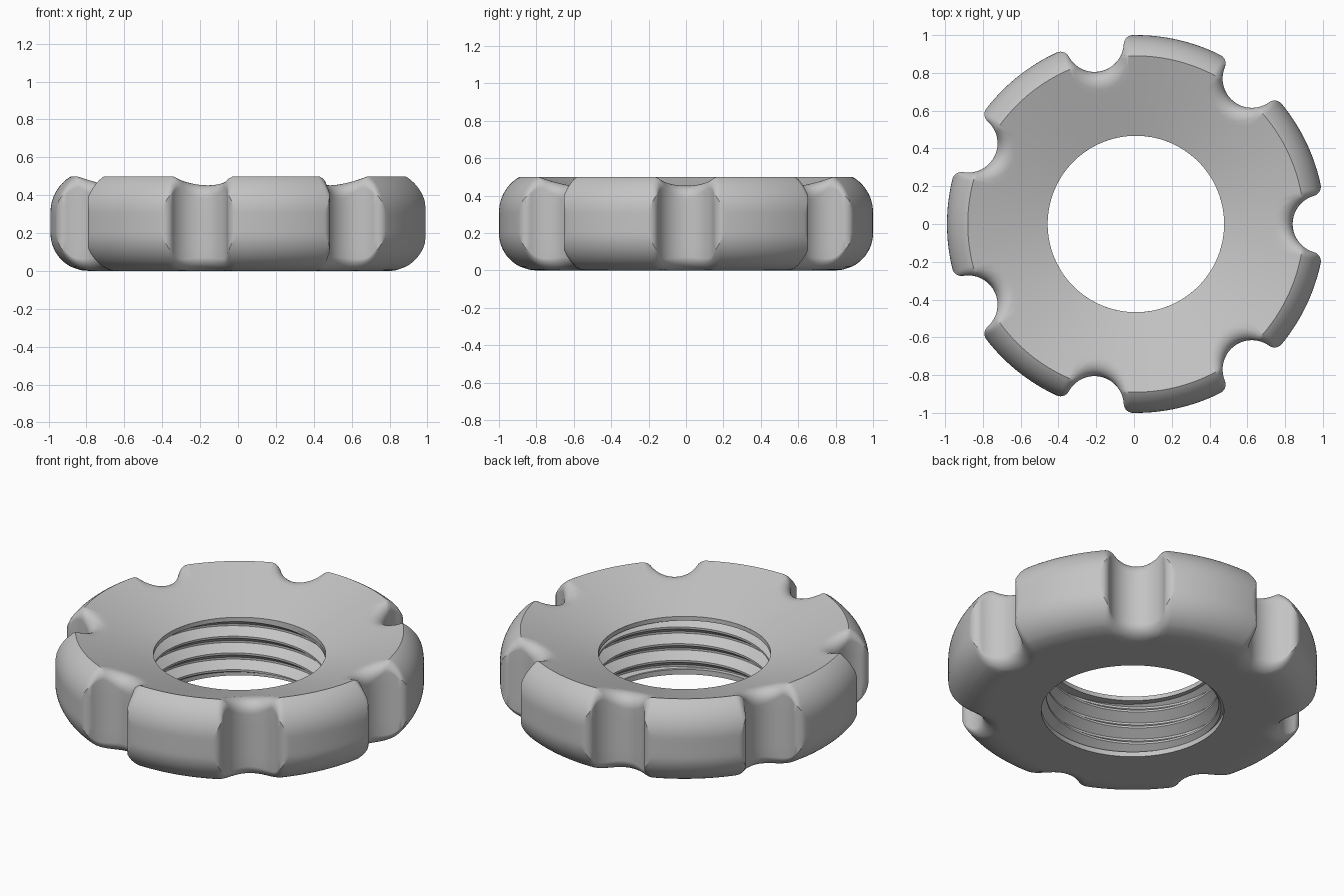
import bpy
import bmesh
from math import pi, sin, cos, sqrt, acos, atan2, hypot, radians

cube = bpy.data.objects.get("Cube")
if cube:
    bpy.data.objects.remove(cube)

NOTCHES = 7
NOTCH_R, NOTCH_C, CORNER = 0.155, 0.985, 0.05   # grip notch radius, centre distance, corner rounding
HOLE_TOP, HOLE_BOTTOM = 0.467, 0.495
RIM = 0.89                                      # radius of the crease around the dished top
SHIFT = 0.01                                    # centres the odd-lobed outline on x

metal = bpy.data.materials.new("grey_metal")
metal.use_nodes = True
metal.diffuse_color = (0.55, 0.55, 0.55, 1)
metal.node_tree.nodes["Principled BSDF"].inputs["Base Color"].default_value = metal.diffuse_color


def dish(r):
    return 0.5 - 0.33 * (RIM - r)


def top_height(r):
    if r <= RIM:
        return dish(r)
    return 0.31 + sqrt(max(0, 0.22 ** 2 - (r - 0.78) ** 2))


def bottom_height(r):
    if r <= 0.8:
        return 0
    return 0.2 - sqrt(max(0, 0.2 ** 2 - (r - 0.8) ** 2))


def roundover(r, phi):
    """Height lost near the notch, widest at its innermost point."""
    dx, dy = r * cos(phi) - NOTCH_C, r * sin(phi)
    dist = hypot(dx, dy)
    f = 0.03 + 0.07 * max(0, -dx / dist) ** 2
    t = max(0, dist - NOTCH_R)
    return f - sqrt(f * f - (f - t) ** 2) if t < f else 0


def half_outline():
    """Half of one notch and lobe as (radius, angle): notch arc, rounded corner, lobe arc."""
    reach = 1 - CORNER
    a = acos((reach ** 2 + NOTCH_C ** 2 - (NOTCH_R + CORNER) ** 2) / (2 * reach * NOTCH_C))
    px, py = reach * cos(a), reach * sin(a)
    touch = atan2(py, px - NOTCH_C)
    pts = []
    for i in range(16):
        w = pi + (touch - pi) * i / 16
        pts.append((NOTCH_C + NOTCH_R * cos(w), NOTCH_R * sin(w)))
    for i in range(10):
        w = touch - pi + (a - touch + pi) * i / 10
        pts.append((px + CORNER * cos(w), py + CORNER * sin(w)))
    for i in range(17):
        w = a + (pi / NOTCHES - a) * i / 16
        pts.append((cos(w), sin(w)))
    return [(hypot(x, y), atan2(y, x)) for x, y in pts]


def column(R, phi):
    """Section through the ring: bottom from hole to edge, up the wall, top back to the hole."""
    split = min(RIM, R - 0.1)

    def radii(hole):
        inner = [hole + (split - hole) * i / 8 for i in range(8)]
        return inner + [split + (R - split) * sin(pi / 2 * i / 14) for i in range(15)]

    low = [(r, bottom_height(r) + 0.7 * roundover(r, phi)) for r in radii(HOLE_BOTTOM)]
    high = [(r, top_height(r) - roundover(r, phi)) for r in radii(HOLE_TOP)]
    z0, z1 = low[-1][1], high[-1][1]
    wall = [(R, z0 + (z1 - z0) * i / 5) for i in range(1, 5)]
    return low + wall + high[::-1]


def grid_object(name, columns, closed, angle):
    """Skin a list of equally long point columns."""
    bm = bmesh.new()
    vs = [[bm.verts.new(p) for p in col] for col in columns]
    n = len(vs)
    for i in range(n if closed else n - 1):
        a, b = vs[i], vs[(i + 1) % n]
        for j in range(len(a) - 1):
            bm.faces.new((a[j], b[j], b[j + 1], a[j + 1]))
    bmesh.ops.remove_doubles(bm, verts=bm.verts, dist=0.00002)
    mesh = bpy.data.meshes.new(name)
    bm.to_mesh(mesh)
    bm.free()
    mesh.materials.append(metal)
    ob = bpy.data.objects.new(name, mesh)
    bpy.context.collection.objects.link(ob)
    ob.location.x = SHIFT
    bpy.ops.object.select_all(action="DESELECT")
    ob.select_set(True)
    bpy.context.view_layer.objects.active = ob
    bpy.ops.object.shade_smooth_by_angle(angle=radians(angle))
    return ob


def ring_point(r, angle, z):
    return (r * cos(angle), r * sin(angle), z)


# Notched ring body
half = half_outline()
sector = [(R, -p) for R, p in half[:0:-1]] + half[:-1]
sections = [(p, column(R, abs(p))) for R, p in sector]
body = [[ring_point(r, p + 2 * pi * k / NOTCHES, z) for r, z in sec]
        for k in range(NOTCHES) for p, sec in sections]
grid_object("ring_body", body, True, 28)

# Helical thread lining the hole, with plain collars at both ends
PITCH, ROOT = 0.1, 0.52
Z_LOW, Z_HIGH = 0.03, 0.335
PROFILE = ((0, HOLE_TOP), (0.12, HOLE_TOP), (0.5, ROOT), (0.62, ROOT), (1, HOLE_TOP))


def thread_radius(phase):
    phase %= 1
    for (a, ra), (b, rb) in zip(PROFILE, PROFILE[1:]):
        if phase <= b:
            return ra + (rb - ra) * (phase - a) / (b - a)


thread = []
STEPS = 144
for i in range(STEPS + 1):
    turn = i / STEPS
    angle = 2 * pi * turn
    col = [ring_point(HOLE_TOP, angle, dish(HOLE_TOP)), ring_point(HOLE_TOP, angle, Z_HIGH)]
    for k in range(4, -2, -1):
        for start, _ in PROFILE[-2::-1]:
            z = min(Z_HIGH, max(Z_LOW, PITCH * (k + start + turn)))
            col.append(ring_point(thread_radius(z / PITCH - turn), angle, z))
    col += [ring_point(HOLE_BOTTOM, angle, Z_LOW), ring_point(HOLE_BOTTOM, angle, 0)]
    thread.append(col[::-1])
lining = grid_object("hole_thread", [c[::-1] for c in thread][::-1], False, 25)

# Make the thread face the axis
bm = bmesh.new()
bm.from_mesh(lining.data)
flip = [f for f in bm.faces
        if f.normal.x * f.calc_center_median().x + f.normal.y * f.calc_center_median().y > 0.0001]
bmesh.ops.reverse_faces(bm, faces=flip)
bm.to_mesh(lining.data)
bm.free()
